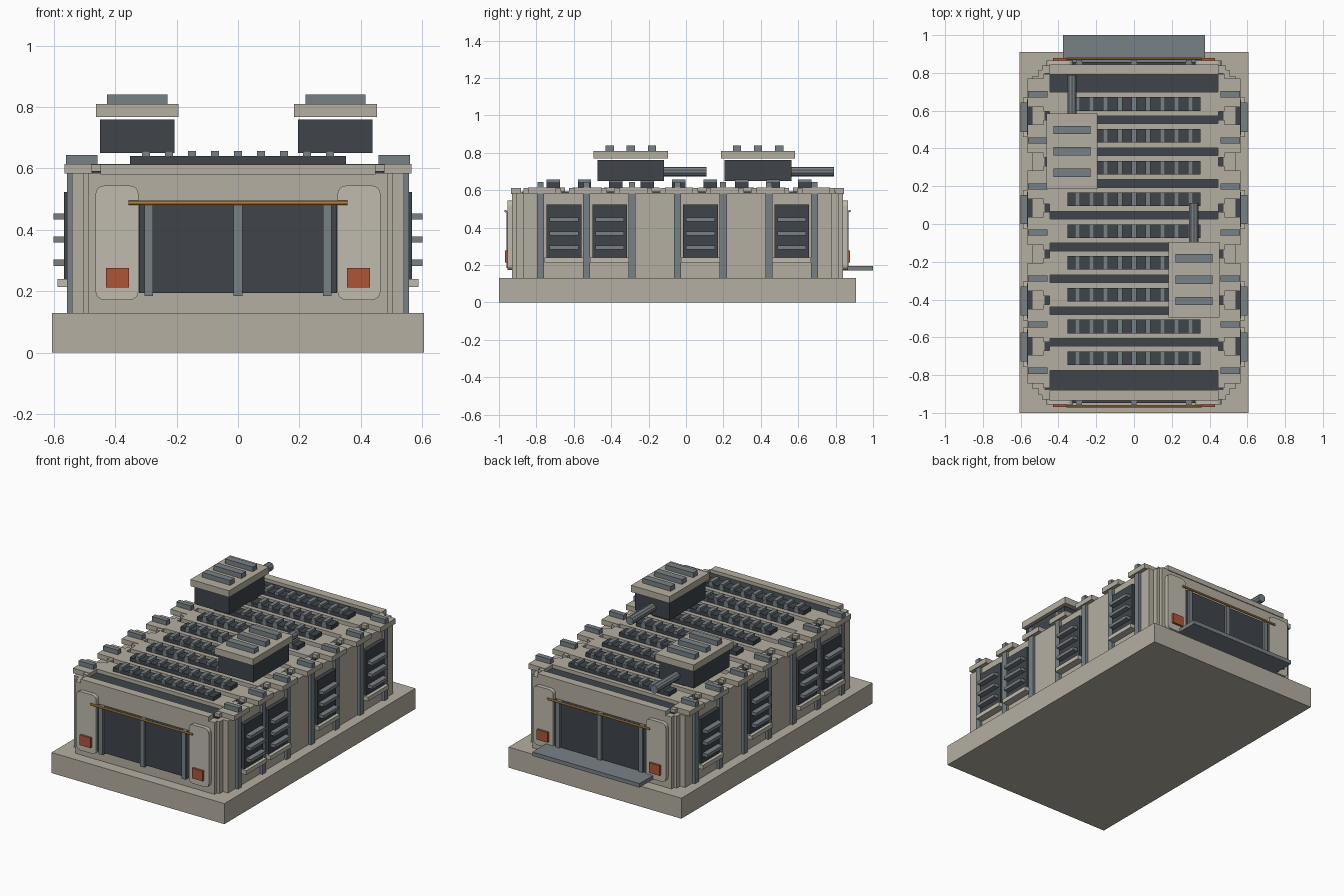
import bpy, bmesh, math
from mathutils import Matrix, Vector

if "Cube" in bpy.data.objects:
    bpy.data.objects.remove(bpy.data.objects["Cube"])

CY = -0.045  # centre of the building along y


def material(name, r, g, b):
    m = bpy.data.materials.new(name)
    m.diffuse_color = (r, g, b, 1)
    m.use_nodes = True
    m.node_tree.nodes["Principled BSDF"].inputs["Base Color"].default_value = m.diffuse_color
    return m


STONE = material("stone", 0.46, 0.43, 0.36)
PALE = material("pale_stone", 0.53, 0.50, 0.43)
DARK = material("dark_panel", 0.05, 0.06, 0.07)
STEEL = material("steel", 0.19, 0.22, 0.24)
AMBER = material("amber", 0.65, 0.33, 0.08)
RED = material("red", 0.42, 0.09, 0.04)


def finish(name, bm, mat):
    bmesh.ops.recalc_face_normals(bm, faces=bm.faces)
    me = bpy.data.meshes.new(name)
    bm.to_mesh(me)
    bm.free()
    me.materials.append(mat)
    ob = bpy.data.objects.new(name, me)
    bpy.context.collection.objects.link(ob)
    return ob


def boxes(name, mat, items):
    """One object from boxes given as (x0, x1, y0, y1, z0, z1)."""
    bm = bmesh.new()
    for x0, x1, y0, y1, z0, z1 in items:
        mtx = Matrix.Translation(((x0 + x1) / 2, (y0 + y1) / 2, (z0 + z1) / 2))
        mtx = mtx @ Matrix.Diagonal((abs(x1 - x0), abs(y1 - y0), abs(z1 - z0), 1))
        bmesh.ops.create_cube(bm, size=1, matrix=mtx)
    return finish(name, bm, mat)


def both_x(items):
    return items + [(-b, -a, *rest) for a, b, *rest in items]


def both_ends(items):
    """Copies boxes, given by distance from the centre, to front and back."""
    out = []
    for x0, x1, d0, d1, z0, z1 in items:
        out += [(x0, x1, CY - d1, CY - d0, z0, z1), (x0, x1, CY + d0, CY + d1, z0, z1)]
    return out


def cylinder(name, mat, start, axis, length, radius, sides):
    bm = bmesh.new()
    axis = Vector(axis)
    mtx = Matrix.Translation(Vector(start) + axis * length / 2)
    mtx = mtx @ axis.to_track_quat('Z', 'Y').to_matrix().to_4x4()
    bmesh.ops.create_cone(bm, cap_ends=True, segments=sides, radius1=radius,
                          radius2=radius, depth=length, matrix=mtx)
    return finish(name, bm, mat)


# Foundation, stepped main hall and rear loading ledge
boxes("foundation", STONE, [(-0.605, 0.605, -1.0, 0.91, 0, 0.13)])
boxes("main_hall", STONE, [
    (-0.54, 0.54, CY - 0.825, CY + 0.825, 0.13, 0.585),
    (-0.505, 0.505, CY - 0.86, CY + 0.86, 0.13, 0.585),
    (-0.487, 0.487, CY - 0.885, CY + 0.885, 0.13, 0.585)])
boxes("rear_ledge", STEEL, [(-0.375, 0.375, 0.82, 1.0, 0.17, 0.195)])

# Roof: dark deck, pale slabs, ribbed vents
boxes("roof_deck", DARK, [(-0.475, 0.475, CY - 0.835, CY + 0.845, 0.58, 0.592)])
rows = [-0.711 + 0.1683 * i for i in range(9)]
boxes("roof_slabs", STONE, [(-0.447, 0.447, y - 0.064, y + 0.064, 0.585, 0.615) for y in rows])
boxes("roof_end_rims", STONE, both_ends([(-0.447, 0.447, 0.837, 0.89, 0.58, 0.612)]))
boxes("roof_vents", DARK, [(-0.352, 0.352, y - 0.036, y + 0.036, 0.61, 0.64) for y in rows])
boxes("vent_ribs", STEEL, [(x * 0.075 - 0.013, x * 0.075 + 0.013, y - 0.036, y + 0.036, 0.61, 0.656)
                           for y in rows for x in range(-4, 5)])

# Side buttresses with stepped caps on top
cols = [-0.777 + 0.244 * i for i in range(7)]
boxes("side_columns", STEEL, both_x([(0.52, 0.557, y - 0.019, y + 0.019, 0.13, 0.585) for y in cols]))
tiles = []
for y in cols:
    c = y + 0.008
    tiles += [(0.445, 0.478, c - 0.1, c + 0.1, 0.583, 0.612),
              (0.445, 0.565, c - 0.075, c + 0.075, 0.583, 0.615)]
boxes("eave_tiles", STONE, both_x(tiles))
boxes("eave_caps", STEEL, both_x([(0.457, 0.56, y - 0.016, y + 0.016, 0.61, 0.644) for y in cols]))

# Side windows with sills and louvres
wins = [-0.652, -0.408, 0.077, 0.565]
boxes("side_windows", DARK, both_x([(0.52, 0.566, y - 0.093, y + 0.093, 0.235, 0.523) for y in wins]))
boxes("window_sills", PALE, both_x([(0.52, 0.587, y - 0.104, y + 0.104, 0.214, 0.24) for y in wins]))
boxes("window_louvres", STEEL, both_x([(0.55, 0.6, y - 0.077, y + 0.077, z - 0.01, z + 0.01)
                                       for y in wins for z in (0.293, 0.368, 0.443)]))

# Front and rear gates with posts and lamps
boxes("gates", DARK, both_ends([(-0.322, 0.322, 0.87, 0.902, 0.195, 0.486)]))
boxes("gate_posts", STEEL, both_ends([(x - 0.014, x + 0.014, 0.88, 0.914, 0.185, 0.487)
                                      for x in (-0.29, 0, 0.29)]))
boxes("warning_lamps", RED, both_ends(both_x([(0.355, 0.43, 0.9, 0.923, 0.212, 0.276)])))


# Rounded panels beside the gates
def rounded_panel(name, cx, cz, w, h, r, y0, y1):
    bm = bmesh.new()
    vs = []
    for k, (sx, sz) in enumerate(((1, 1), (-1, 1), (-1, -1), (1, -1))):
        for j in range(5):
            a = math.pi / 2 * (k + j / 4)
            vs.append(bm.verts.new((cx + sx * (w / 2 - r) + r * math.cos(a), y0,
                                    cz + sz * (h / 2 - r) + r * math.sin(a))))
    face = bm.faces.new(vs)
    ext = bmesh.ops.extrude_face_region(bm, geom=[face])["geom"]
    bmesh.ops.translate(bm, vec=(0, y1 - y0, 0),
                        verts=[v for v in ext if isinstance(v, bmesh.types.BMVert)])
    bm.faces.ensure_lookup_table()
    if face not in list(bm.faces):
        bm.faces.new(vs)
    return finish(name, bm, PALE)


for end, s in (("front", -1), ("rear", 1)):
    for side, t in (("left", -1), ("right", 1)):
        rounded_panel(f"{end}_{side}_panel", t * 0.394, 0.358, 0.14, 0.372, 0.028,
                      CY + s * 0.875, CY + s * 0.91)
    cylinder(f"{end}_light_bar", AMBER, (-0.357, CY + s * 0.92, 0.488), (1, 0, 0), 0.714, 0.007, 8)

# Roof turrets with caps, fins and gun barrels
for side, cx, cy in (("left", -0.328, 0.385), ("right", 0.317, -0.295)):
    boxes(f"{side}_turret_body", DARK, [(cx - 0.121, cx + 0.121, cy - 0.178, cy + 0.178, 0.65, 0.76)])
    boxes(f"{side}_turret_cap", STONE, [(cx - 0.135, cx + 0.135, cy - 0.199, cy + 0.199, 0.768, 0.81)])
    boxes(f"{side}_turret_fins", STEEL, [(cx - 0.098, cx + 0.098, cy + d - 0.022, cy + d + 0.022, 0.805, 0.84)
                                         for d in (-0.113, 0, 0.113)])
    cylinder(f"{side}_turret_barrel", STEEL, (cx, cy + 0.15, 0.699), (0, 1, 0), 0.255, 0.026, 10)
